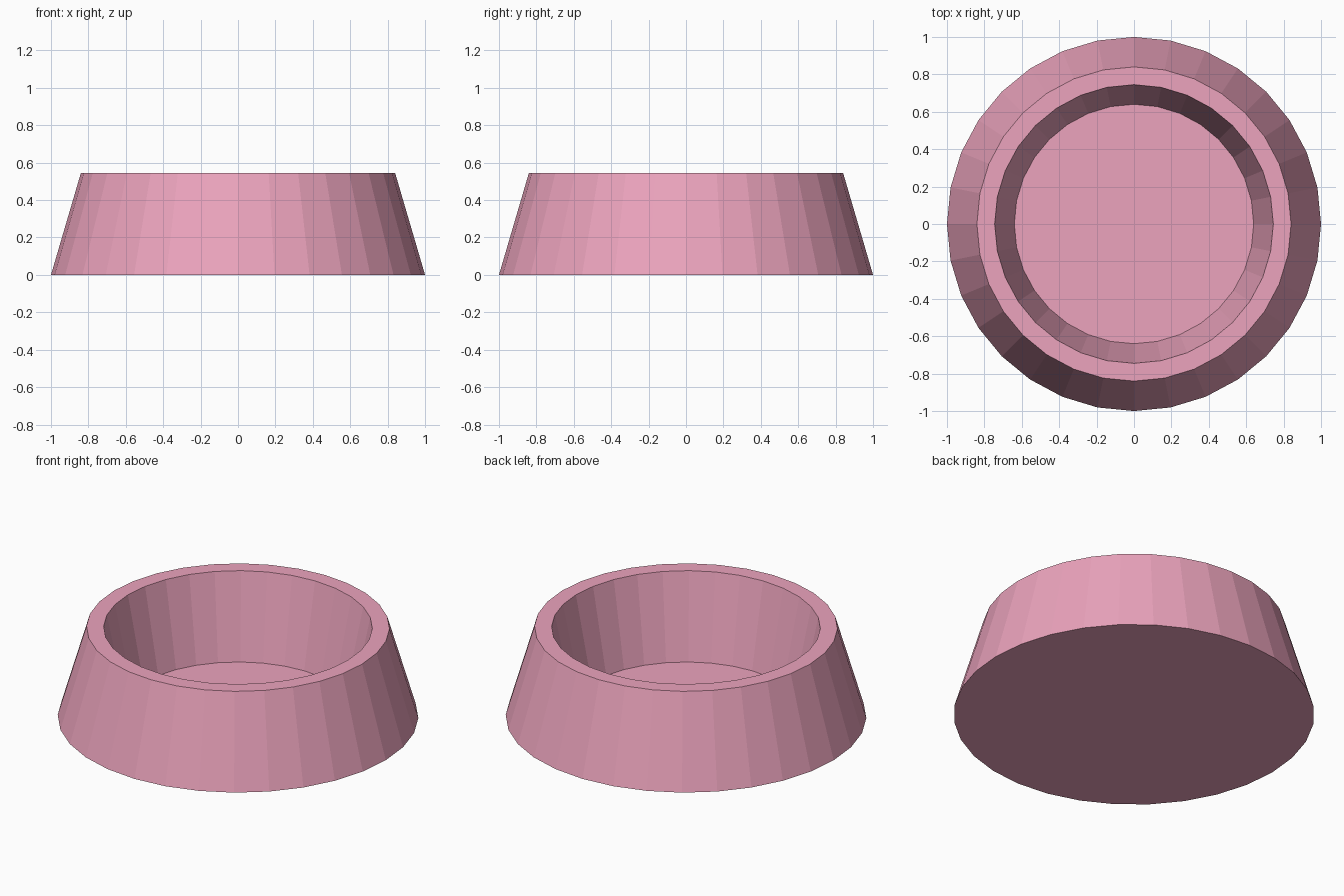
import bpy, bmesh
from math import cos, sin, tau

if "Cube" in bpy.data.objects:
    bpy.data.objects.remove(bpy.data.objects["Cube"])

SIDES = 32
# (radius, z) rings: base, outer rim, inner rim, inner floor
PROFILE = [(1.0, 0.0), (0.84, 0.545), (0.745, 0.545), (0.64, 0.035)]

# Bowl: flat-shaded profile swept round the z axis, capped at base and floor
bm = bmesh.new()
rings = [[bm.verts.new((r * cos(tau * i / SIDES), r * sin(tau * i / SIDES), z))
          for i in range(SIDES)] for r, z in PROFILE]
for low, high in zip(rings, rings[1:]):
    for i in range(SIDES):
        j = (i + 1) % SIDES
        bm.faces.new((low[i], low[j], high[j], high[i]))
bm.faces.new(rings[0][::-1])
bm.faces.new(rings[-1])
bmesh.ops.recalc_face_normals(bm, faces=bm.faces)

mesh = bpy.data.meshes.new("bowl")
bm.to_mesh(mesh)
bm.free()
bowl = bpy.data.objects.new("bowl", mesh)
bpy.context.collection.objects.link(bowl)

# Pink material
pink = bpy.data.materials.new("pink")
pink.diffuse_color = (0.84, 0.37, 0.51, 1)
pink.use_nodes = True
pink.node_tree.nodes["Principled BSDF"].inputs["Base Color"].default_value = pink.diffuse_color
mesh.materials.append(pink)
